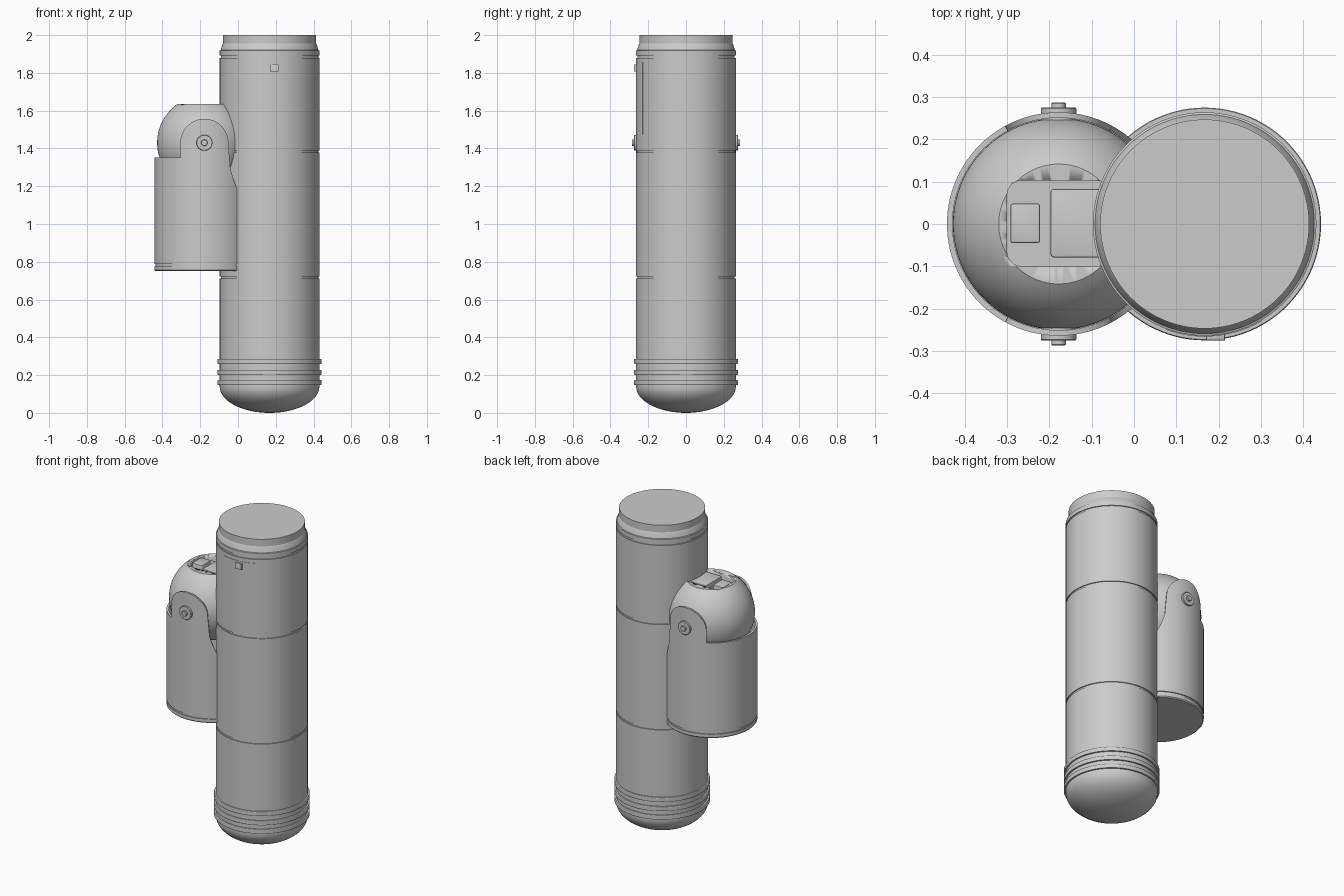
import bpy, bmesh, math
from math import sin, cos, pi, sqrt, radians

if "Cube" in bpy.data.objects:
    bpy.data.objects.remove(bpy.data.objects["Cube"])

TX, PX = 0.167, -0.178      # axes of the main tube and the side pod
R, RI = 0.264, 0.25         # outer radius, ball radius
BALL_Z, FLAT_Z = 1.43, 1.636


def finish(bm, name, angle=30):
    bmesh.ops.remove_doubles(bm, verts=bm.verts, dist=1e-5)
    bmesh.ops.recalc_face_normals(bm, faces=bm.faces)
    me = bpy.data.meshes.new(name)
    bm.to_mesh(me)
    bm.free()
    ob = bpy.data.objects.new(name, me)
    bpy.context.collection.objects.link(ob)
    bpy.ops.object.select_all(action='DESELECT')
    bpy.context.view_layer.objects.active = ob
    ob.select_set(True)
    bpy.ops.object.shade_smooth_by_angle(angle=radians(angle))
    return ob


def sweep(name, columns, cx, closed=True, loop=False):
    """columns: list of (angle, [(r, z), ...]) around a vertical axis."""
    bm = bmesh.new()
    cols = [[bm.verts.new((cx + r * cos(a), r * sin(a), z)) for r, z in prof]
            for a, prof in columns]
    n, m = len(cols), len(cols[0])
    for i in range(n if closed else n - 1):
        c, d = cols[i], cols[(i + 1) % n]
        for j in range(m if loop else m - 1):
            k = (j + 1) % m
            bm.faces.new((c[j], d[j], d[k], c[k]))
    if not closed:
        bm.faces.new(cols[0])
        bm.faces.new(cols[-1])
    return finish(bm, name)


def lathe(name, prof, cx, n=96):
    return sweep(name, [(2 * pi * i / n, prof) for i in range(n)], cx)


def box(name, x0, x1, y0, y1, z0, z1, corner=0.0, bevel=0.0):
    bm = bmesh.new()
    bmesh.ops.create_cube(bm, size=1)
    for v in bm.verts:
        v.co = ((x0 + x1) / 2 + v.co.x * (x1 - x0), (y0 + y1) / 2 + v.co.y * (y1 - y0),
                (z0 + z1) / 2 + v.co.z * (z1 - z0))
    if corner:
        up = [e for e in bm.edges if abs(e.verts[0].co.z - e.verts[1].co.z) > 1e-4]
        bmesh.ops.bevel(bm, geom=up, offset=corner, segments=5, profile=0.5, affect='EDGES')
    if bevel:
        top = [e for e in bm.edges if all(abs(v.co.z - z1) < 1e-5 for v in e.verts)]
        bmesh.ops.bevel(bm, geom=top, offset=bevel, segments=2, profile=0.5, affect='EDGES')
    return finish(bm, name)


# Main tube: domed base, three ribs, two seams, stepped neck
def groove(z, d=0.006, h=0.006):
    return [(R, z - h), (R - d, z - h), (R - d, z + h), (R, z + h)]


prof = [(R * sin(t * pi / 32), 0.14 - 0.14 * cos(t * pi / 32)) for t in range(17)]
for z in (0.147, 0.201, 0.259):
    prof += [(R, z), (0.273, z), (0.275, z + 0.003), (0.275, z + 0.024),
             (0.273, z + 0.027), (R, z + 0.027)]
prof += groove(0.717) + groove(1.384) + groove(1.885)
prof += [(R, 1.918), (0.259, 1.92), (0.25, 1.95), (0.247, 1.955), (0.247, 2.0), (0, 2.0)]
lathe("main_tube", prof, TX)

# Curved access panel on the front of the tube, with its latch
section = [(R - 0.01, 1.475), (R + 0.002, 1.475), (R + 0.002, 1.855), (R - 0.01, 1.855)]
sweep("access_panel", [(radians(-110 + 50 * i / 20), section) for i in range(21)],
      TX, closed=False, loop=True)
box("panel_latch", 0.17, 0.215, -0.275, -0.25, 1.808, 1.845, bevel=0.003)


# Pod shell: cup whose rim rises into two rounded arms and drops on the tube side
ARM = 0.127


def rim(dx):
    if dx < -ARM:
        return 1.353
    if dx <= ARM:
        return BALL_Z + sqrt(max(0, ARM * ARM - dx * dx))
    t = (dx - ARM) / (R - ARM)
    return 1.385 - 0.36 * t ** 0.55


angles = []
edge = math.asin(ARM / R)
for s in (1, -1):
    mid = s * pi / 2
    # dense columns across each arm, closer together at its sides
    angles += [mid + edge * sin(pi / 2 * k / 16) for k in range(-16, 17)]
    angles += [mid + s * (edge + 0.0008)]
span = pi / 2 - edge
angles += [span * k / 24 for k in range(-23, 24)]
angles += [pi + span * k / 24 for k in range(-23, 24)]
angles = sorted(a % (2 * pi) for a in angles)
cols = []
for a in angles:
    top = rim(R * cos(a) + (1e-6 if cos(a) < 0 and R * cos(a) > -ARM - 1e-5 else 0))
    cols.append((a, [(0, 0.75), (0.258, 0.75), (R, 0.756), (R, 0.776), (0.258, 0.776),
                     (0.258, 0.788), (R, 0.788), (R, top), (RI + 0.001, top),
                     (RI + 0.001, 0.95), (0, 0.95)]))
sweep("pod_shell", cols, PX)

# Ball head with a flattened top
t0 = math.acos((FLAT_Z - BALL_Z) / RI)
prof = [(RI * sin(t), BALL_Z + RI * cos(t))
        for t in (pi + (t0 - pi) * k / 40 for k in range(41))] + [(0, FLAT_Z)]
ball = lathe("ball_head", prof, PX)

# Rounded pocket cut into the flat, holding two blocks
cutter = box("pocket_cutter", -0.30, -0.056, -0.1, 0.103, 1.596, 1.70, corner=0.035)
cutter.hide_render = True
mod = ball.modifiers.new("pocket", 'BOOLEAN')
mod.operation, mod.solver, mod.object = 'DIFFERENCE', 'EXACT', cutter
bpy.context.view_layer.objects.active = ball
bpy.ops.object.modifier_apply(modifier=mod.name)
bpy.data.objects.remove(cutter)
box("small_block", -0.292, -0.222, -0.045, 0.048, 1.58, 1.63, 0.006, 0.004)
box("large_block", -0.197, -0.066, -0.079, 0.083, 1.58, 1.63, 0.008, 0.004)

# Pivot washers and pins on both arms
for s, side in ((-1, "front"), (1, "back")):
    for part, r, y in (("washer", 0.042, 0.275), ("pin", 0.017, 0.287)):
        ob = lathe(f"{side}_pivot_{part}",
                   [(0, 0.24), (r, 0.24), (r, y - 0.002), (r - 0.002, y), (0, y)], 0, 32)
        ob.rotation_euler.x = -s * pi / 2
        ob.location = (PX, 0, BALL_Z)
